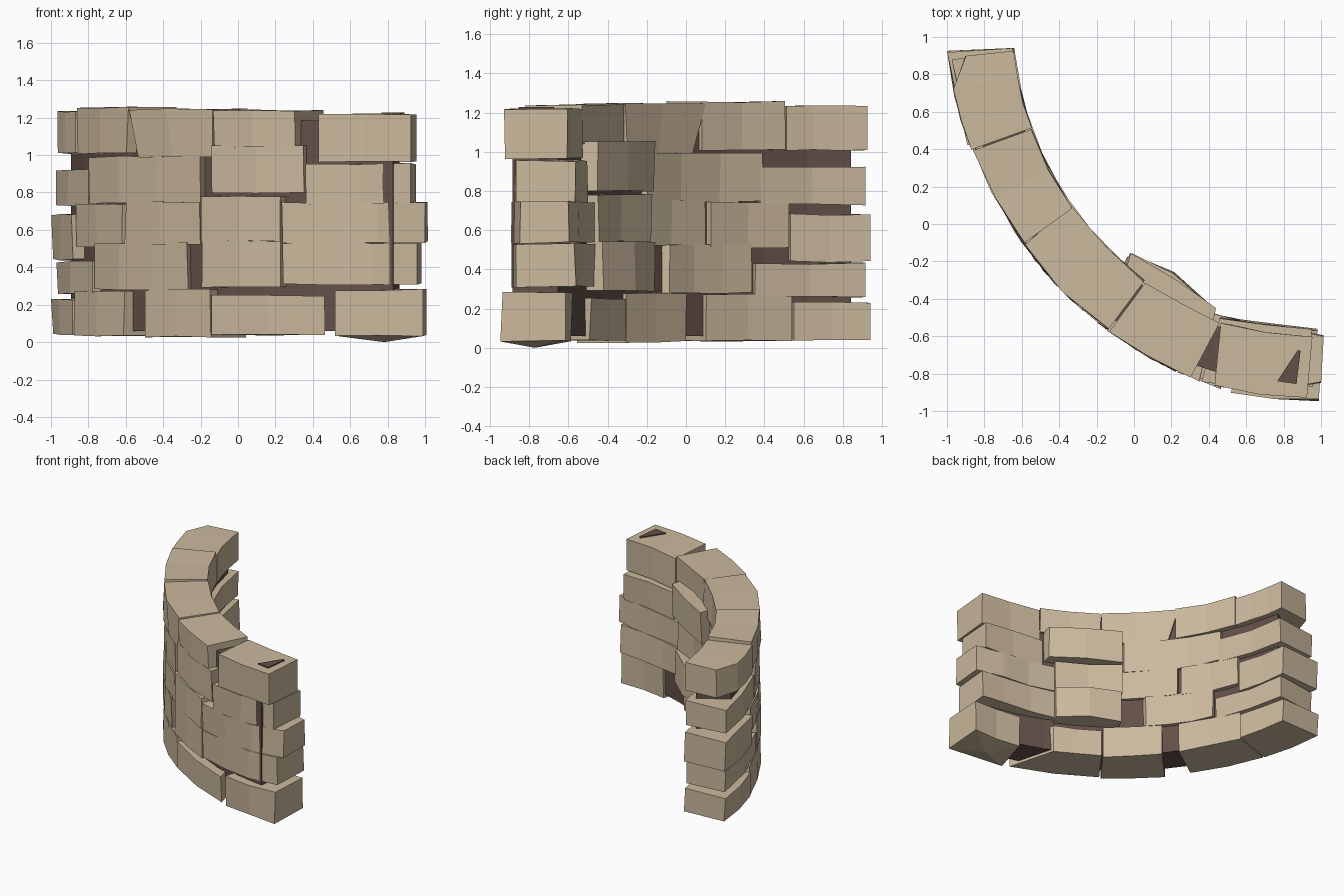
import bpy, bmesh, random
from math import sin, cos, radians

random.seed(4)
old = bpy.data.objects.get("Cube")
if old:
    bpy.data.objects.remove(old)

CENTRE = 1.11
OUTER, INNER = 2.09, 1.765


def material(name, rgb):
    mat = bpy.data.materials.new(name)
    mat.use_nodes = True
    mat.diffuse_color = (*rgb, 1)
    mat.node_tree.nodes["Principled BSDF"].inputs["Base Color"].default_value = (*rgb, 1)
    return mat


stone = material("tan_stone", (0.6, 0.485, 0.34))
mortar = material("brown_mortar", (0.125, 0.08, 0.066))


def polar(radius, degrees, z):
    a = radians(degrees)
    return (CENTRE - radius * cos(a), CENTRE - radius * sin(a), z)


def arc_block(name, mat, start, end, low, high, outer=OUTER, inner=INNER, shift_end=0,
              skew_start=0, skew_end=0, lean_start=0, chamfer_start=0, pinch_end=0,
              belly=0, steps=2, jitter=0.0, pointed=False):
    """Curved block swept around the wall's centre.
    skew turns the inner edge of an end, lean tilts the top of the first end,
    shift_end moves the last end towards the centre, chamfer and pinch narrow an end,
    belly swells the middle inwards, pointed lowers the underside."""
    bm = bmesh.new()
    wobble = lambda: random.uniform(-jitter, jitter)
    rings = []
    for i in range(steps + 1):
        f = i / steps
        a = start + (end - start) * f
        b = a + skew_start * (1 - f) + skew_end * f
        lean = lean_start * (1 - f)
        out, inn = outer - shift_end * f, inner - shift_end * f
        if i == 0:
            out -= chamfer_start
        elif i == steps:
            out, inn = out - pinch_end, inn + pinch_end
        else:
            inn -= belly
        corners = [(out, a, low), (inn, b, low), (inn, b + lean, high), (out, a + lean, high)]
        rings.append([bm.verts.new(polar(r + wobble(), d, z + wobble() * 0.6))
                      for r, d, z in corners])
    underside = []
    for r0, r1 in zip(rings, rings[1:]):
        for k in range(4):
            n = (k + 1) % 4
            face = bm.faces.new((r0[k], r0[n], r1[n], r1[k]))
            if k == 0:
                underside.append(face)
    bm.faces.new(rings[0])
    bm.faces.new(rings[-1])
    bmesh.ops.recalc_face_normals(bm, faces=bm.faces)
    if pointed:
        merged = bmesh.ops.dissolve_faces(bm, faces=underside)["region"]
        for v in bmesh.ops.poke(bm, faces=merged)["verts"]:
            v.co.z = 0
    mesh = bpy.data.meshes.new(name)
    bm.to_mesh(mesh)
    bm.free()
    mesh.materials.append(mat)
    obj = bpy.data.objects.new(name, mesh)
    bpy.context.collection.objects.link(obj)


# Mortar core, visible through the gaps, and a smear of it on the last top stone
arc_block("mortar_core", mortar, 11.5, 82, 0.06, 1.185, 2.045, 1.81,
          skew_start=-3, shift_end=0.03, steps=10)
arc_block("mortar_smear", mortar, 80, 83, 1.22, 1.228, 1.98, 1.8, skew_start=2.5)

# Courses from the ground up: start and end angle, bottom, top
end_stone = dict(shift_end=0.08, inner=1.74, skew_start=-1, pinch_end=0.02)
courses = {
    "bottom": [(5, 18.5, 0.04, 0.23, dict(outer=2.11, skew_start=0.5)),
               (18.7, 34.7, 0.035, 0.27, {}),
               (40, 53, 0.03, 0.28, dict(skew_start=-1.2)),
               (53.3, 72, 0.04, 0.25, dict(skew_end=-7)),
               (73.6, 86.6, 0.035, 0.28, dict(shift_end=0.035, pointed=True))],
    "second": [(6.3, 25.3, 0.26, 0.43, {}),
               (26, 48.7, 0.28, 0.53, dict(skew_end=-6)),
               (51.5, 65, 0.29, 0.54, dict(inner=1.69, skew_start=-3, belly=0.05)),
               (65.4, 85.6, 0.31, 0.53, end_stone)],
    "third": [(5.2, 19, 0.44, 0.68, dict(outer=2.11, skew_start=0.3)),
              (19.3, 34, 0.51, 0.74, {}),
              (35, 51, 0.52, 0.75, dict(skew_end=-2)),
              (51.3, 65, 0.54, 0.78, dict(inner=1.72, skew_start=-3)),
              (65.3, 86.8, 0.535, 0.745, {**end_stone, "pinch_end": 0.05})],
    "fourth": [(6.3, 23.5, 0.73, 0.92, dict(skew_end=1)),
               (24, 51, 0.745, 0.99, dict(skew_end=-3)),
               (53.3, 68.7, 0.8, 1.05, dict(inner=1.7, skew_start=-5, skew_end=-2, belly=0.04)),
               (69, 84.6, 0.74, 0.955, end_stone)],
    "top": [(6, 19.8, 1.01, 1.235, dict(outer=2.105, chamfer_start=0.08, steps=3)),
            (20, 35.5, 1.01, 1.255, {}),
            (38.4, 53.3, 0.99, 1.245, dict(skew_start=-1, lean_start=-2.6)),
            (53.6, 67.3, 1.04, 1.24, dict(skew_end=1)),
            (71, 84.8, 0.965, 1.22, dict(shift_end=0.045, skew_start=-2.5))],
}
for course, blocks in courses.items():
    for number, (start, end, low, high, extra) in enumerate(blocks, 1):
        options = {"steps": 3 if end - start > 20 else 2, **extra}
        arc_block(f"{course}_course_stone_{number}", stone, start, end, low, high,
                  jitter=0.008, **options)
